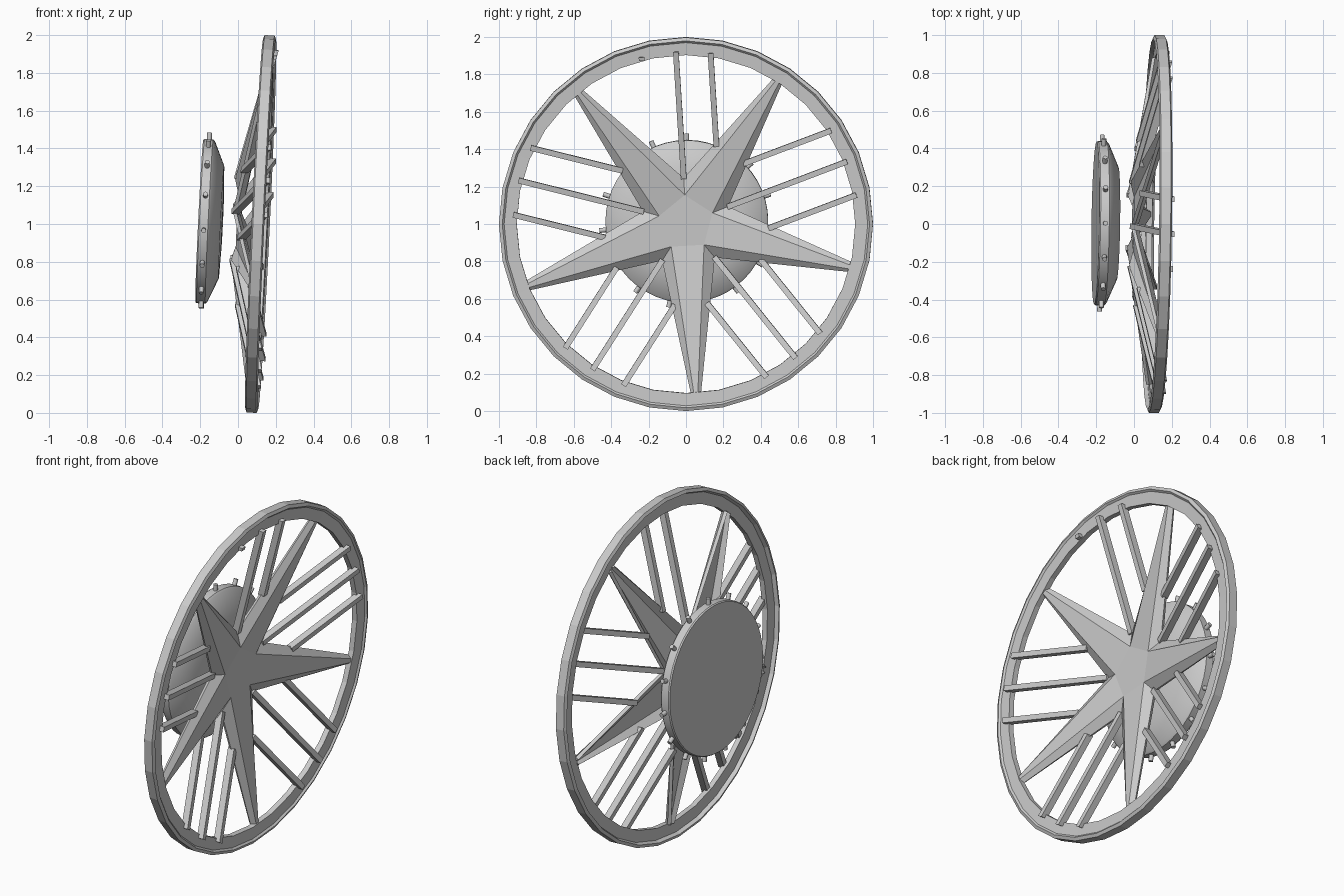
import bpy, bmesh
from math import cos, sin, radians, pi, sqrt
from mathutils import Vector, Matrix

cube = bpy.data.objects.get("Cube")
if cube:
    bpy.data.objects.remove(cube)

# One grey material for everything
grey = bpy.data.materials.new("plain_grey")
grey.use_nodes = True
colour = (0.6, 0.6, 0.6, 1)
grey.diffuse_color = colour
grey.node_tree.nodes["Principled BSDF"].inputs["Base Color"].default_value = colour

# The wheel axis runs along local X, leaning slightly
PLACE = (Matrix.Translation((0.12, 0, 1)) @ Matrix.Rotation(-0.015, 4, 'Z')
         @ Matrix.Rotation(0.048, 4, 'Y'))
STEP = 2 * pi / 5
ARM = radians(57.3)      # first star arm
VALLEY = ARM + STEP / 2  # first gap between arms


def polar(angle, r, x, side=0.0):
    return Vector((x, r * cos(angle) - side * sin(angle), r * sin(angle) + side * cos(angle)))


def finish(name, bm, smooth=None):
    bmesh.ops.recalc_face_normals(bm, faces=bm.faces)
    mesh = bpy.data.meshes.new(name)
    bm.to_mesh(mesh)
    bm.free()
    mesh.materials.append(grey)
    ob = bpy.data.objects.new(name, mesh)
    bpy.context.collection.objects.link(ob)
    ob.matrix_world = PLACE
    if smooth:
        bpy.ops.object.select_all(action='DESELECT')
        ob.select_set(True)
        bpy.context.view_layer.objects.active = ob
        bpy.ops.object.shade_smooth_by_angle(angle=radians(smooth))
    return ob


def lathe(name, profile, sides, closed, smooth=None):
    """Spin (radius, x) points round the axis; open profiles get flat caps."""
    bm = bmesh.new()
    rings = [[bm.verts.new(polar(pi / 2 + 2 * pi * i / sides, r, x)) for i in range(sides)]
             for r, x in profile]
    pairs = list(zip(rings, rings[1:]))
    if closed:
        pairs.append((rings[-1], rings[0]))
    else:
        bm.faces.new(rings[0])
        bm.faces.new(rings[-1])
    for a, b in pairs:
        for i in range(sides):
            j = (i + 1) % sides
            bm.faces.new((a[i], a[j], b[j], b[i]))
    return finish(name, bm, smooth)


def bar(bm, angle, start, end, side, width, depth):
    """Box between two (radius, x) points on a line parallel to a radius."""
    ends = []
    for r, x in (start, end):
        ends.append([bm.verts.new(polar(angle, r, x + dx * depth / 2, side + ds * width / 2))
                     for dx, ds in ((-1, -1), (1, -1), (1, 1), (-1, 1))])
    a, b = ends
    bm.faces.new(a)
    bm.faces.new(b)
    for i in range(4):
        j = (i + 1) % 4
        bm.faces.new((a[i], a[j], b[j], b[i]))


# Rim: outer hoop with a recessed inner flange
lathe("rim", [(0.905, -0.012), (0.905, 0.02), (0.972, 0.024), (0.982, 0.034), (1.0, 0.026),
              (1.0, -0.026), (0.982, -0.034), (0.972, -0.012)], 32, True)

# Dished five-armed star: flat hub, arm faces and folded flanks
bm = bmesh.new()
hub = [bm.verts.new(polar(VALLEY + k * STEP, 0.15, -0.105)) for k in range(5)]
notch = [bm.verts.new(polar(VALLEY + k * STEP, 0.24, -0.128)) for k in range(5)]
bm.faces.new(hub)
for k in range(5):
    arm = ARM + k * STEP
    p, q = k - 1, k
    tip_in = [bm.verts.new(polar(arm, 0.912, 0.015, s * 0.01)) for s in (-1, 1)]
    tip_out = [bm.verts.new(polar(arm, 0.905, -0.012, s * 0.028)) for s in (-1, 1)]
    bm.faces.new((hub[p], tip_in[0], tip_in[1], hub[q]))
    bm.faces.new((notch[p], tip_out[0], tip_in[0], hub[p]))
    bm.faces.new((hub[q], tip_in[1], tip_out[1], notch[q]))
star = finish("star", bm)
if sum((f.normal.x for f in star.data.polygons)) < 0:
    star.data.flip_normals()
thick = star.modifiers.new("thickness", 'SOLIDIFY')
thick.thickness = 0.02
thick.offset = -1

# Three parallel slats in each gap; the top gap keeps only a stub of its third
bm = bmesh.new()
for k in range(5):
    angle = VALLEY + k * STEP
    for side in (-0.185, 0, 0.185):
        inner = 0.40 if side else 0.235
        outer = sqrt(0.925 ** 2 - side ** 2)
        if k == 0 and side > 0:
            inner = outer - 0.02
        bar(bm, angle, (inner, 0.24 * inner - 0.19), (outer, 0.24 * outer - 0.19),
            side, 0.03, 0.04)
finish("slats", bm)

# Backing disc with a tapered front
lathe("backing_disc", [(0.43, -0.325), (0.435, -0.318), (0.435, -0.272), (0.425, -0.262),
                       (0.30, -0.208), (0.15, -0.202), (0.01, -0.20)], 48, False, 35)

# Pegs round the disc edge
bm = bmesh.new()
for k in range(15):
    angle = pi / 2 + k * 2 * pi / 15
    turn = Matrix.Rotation(angle - pi / 2, 4, 'X')
    spot = Matrix.Translation(polar(angle, 0.445, -0.293))
    bmesh.ops.create_cone(bm, cap_ends=True, segments=8, radius1=0.013, radius2=0.013,
                          depth=0.05, matrix=spot @ turn)
finish("pegs", bm, 50)
